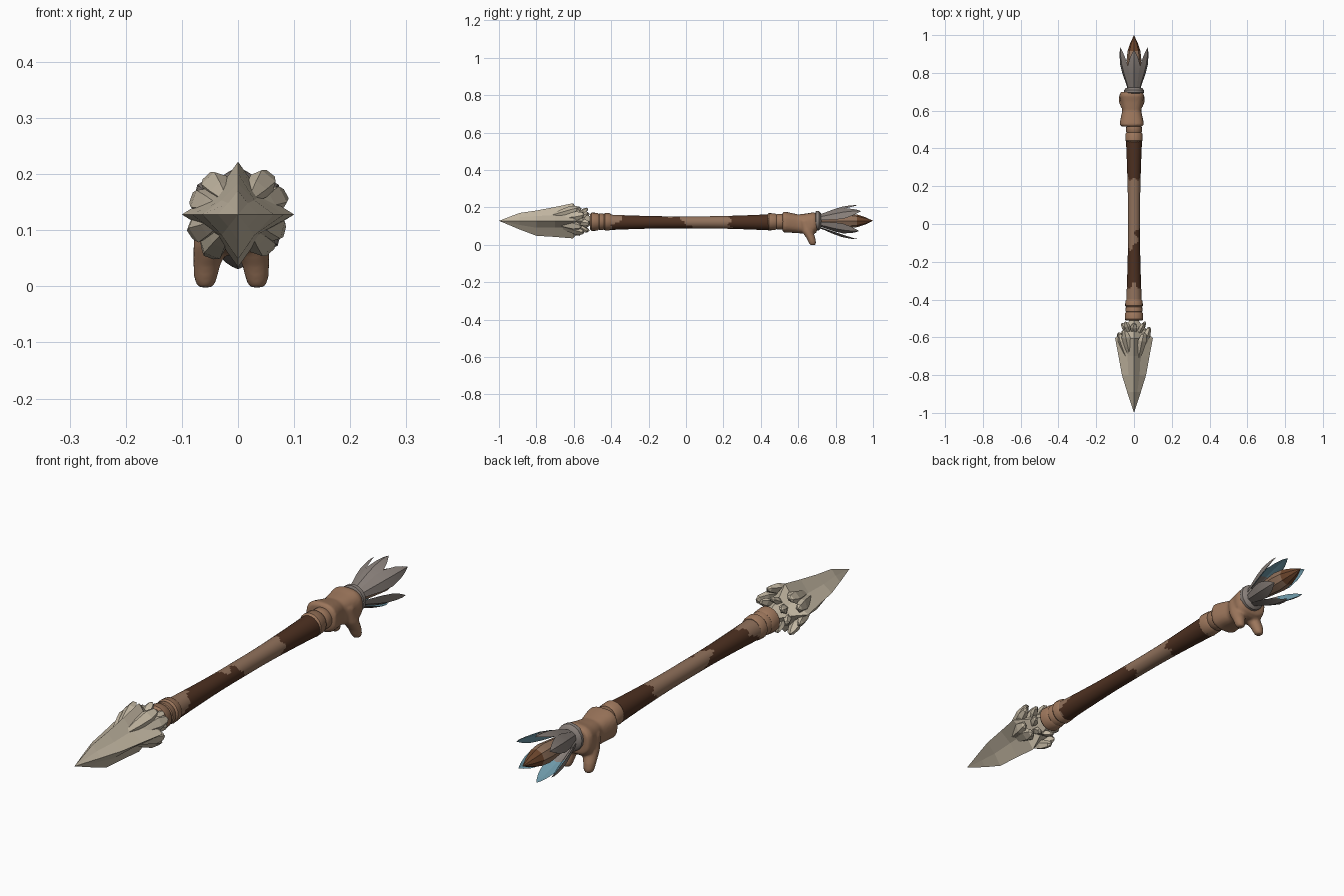
import bpy, bmesh, math, random
from mathutils import Vector, Matrix

random.seed(4)
if "Cube" in bpy.data.objects:
    bpy.data.objects.remove(bpy.data.objects["Cube"])
AXIS_Z = 0.128


def material(name, rgb):
    m = bpy.data.materials.new(name)
    m.use_nodes = True
    m.diffuse_color = (*rgb, 1)
    m.node_tree.nodes["Principled BSDF"].inputs["Base Color"].default_value = (*rgb, 1)
    return m


BONE = material("pale bone", (0.54, 0.47, 0.36))
WOOD = material("light wood", (0.28, 0.165, 0.105))
DARK = material("dark wrap", (0.075, 0.03, 0.015))
TAN = material("tan leather", (0.33, 0.18, 0.105))
GREY = material("grey petal", (0.25, 0.215, 0.195))
BLUE = material("blue petal lining", (0.16, 0.33, 0.41))
RUST = material("rust brown", (0.15, 0.06, 0.025))


def loft(name, rings, mats, rule=None, smooth=None):
    """Skin a list of equal-sized point rings and cap both ends."""
    bm = bmesh.new()
    rows = [[bm.verts.new(p) for p in ring] for ring in rings]
    n = len(rows[0])
    for a, b in zip(rows, rows[1:]):
        for i in range(n):
            j = (i + 1) % n
            bm.faces.new((a[i], a[j], b[j], b[i]))
    bm.faces.new(rows[0])
    bm.faces.new(rows[-1])
    bmesh.ops.remove_doubles(bm, verts=bm.verts, dist=0.0002)
    bmesh.ops.recalc_face_normals(bm, faces=bm.faces)
    if rule:
        for f in bm.faces:
            f.material_index = rule(f.calc_center_median(), f.normal)
    me = bpy.data.meshes.new(name)
    bm.to_mesh(me)
    bm.free()
    ob = bpy.data.objects.new(name, me)
    bpy.context.collection.objects.link(ob)
    for m in mats:
        me.materials.append(m)
    if smooth:
        shade(ob, smooth)
    return ob


def shade(ob, angle):
    bpy.ops.object.select_all(action="DESELECT")
    ob.select_set(True)
    bpy.context.view_layer.objects.active = ob
    bpy.ops.object.shade_smooth_by_angle(angle=math.radians(angle))


def oval(y, rx, rz, n, x=0, z=AXIS_Z, power=1):
    """Ring around the long axis; power below 1 squares it off."""
    pts = []
    for i in range(n):
        c, s = math.cos(math.tau * i / n), math.sin(math.tau * i / n)
        pts.append((x + rx * math.copysign(abs(c) ** power, c), y,
                    z + rz * math.copysign(abs(s) ** power, s)))
    return pts


def lathe(name, profile, n, mats, rule=None, smooth=None, z=AXIS_Z):
    return loft(name, [oval(y, r, r, n, z=z) for y, r in profile], mats, rule, smooth)


# Shaft: finely ringed so the ragged dark wraps can be cut by rule
SHAFT_Z = 0.12


def shaft_radius(y):
    return 0.032 + 0.011 * max(0, (abs(y) - 0.08) / 0.37) ** 1.6


def shaft_colour(c, normal):
    up, side = normal.z, normal.x
    rag = 0.012 * math.sin(5 * math.atan2(up, side)) + random.uniform(-0.004, 0.004)
    front = -0.37 + 0.05 * up + rag < c.y < -0.05 - 0.07 * up + 0.04 * side + rag
    back = 0.235 + rag < c.y < 0.44
    patch = (c.y + 0.05) ** 2 + (c.x - 0.022) ** 2 < 0.0004 and up > 0
    return 1 if front or back or patch else 0


steps = 110
lathe("shaft", [(y, shaft_radius(y)) for y in
                (-0.42 + 0.87 * i / steps for i in range(steps + 1))],
      24, [WOOD, DARK], shaft_colour, 40, SHAFT_Z)

# Leather bindings at both ends of the shaft
for label, y0, y1, r in (("front_binding_outer", -0.512, -0.465, 0.049),
                         ("front_binding_middle", -0.47, -0.435, 0.045),
                         ("front_binding_inner", -0.44, -0.4, 0.047),
                         ("back_binding_inner", 0.435, 0.485, 0.046),
                         ("back_binding_outer", 0.48, 0.53, 0.042)):
    e = 0.008
    lathe(label, [(y0, r * 0.86), (y0 + e, r), (y1 - e, r * 0.97), (y1, r * 0.85)],
          20, [TAN], smooth=40, z=0.123)


# Knuckle: waisted block with two stubby feet fused by a remesh
KX = -0.012
knuckle = loft("knuckle", [oval(y, rx, rz, 24, KX, z, 0.75) for y, rx, rz, z in (
    (0.515, 0.05, 0.045, 0.122), (0.525, 0.065, 0.057, 0.121), (0.55, 0.061, 0.054, 0.119),
    (0.6, 0.05, 0.05, 0.112), (0.65, 0.06, 0.056, 0.112), (0.68, 0.066, 0.06, 0.114),
    (0.7, 0.058, 0.05, 0.118))], [TAN])
feet = []
for side in (-1, 1):
    feet.append(loft("foot", [oval_pts for oval_pts in (
        [(KX + side * dx + r * math.cos(a), y + r * math.sin(a), z)
         for a in (math.tau * i / 14 for i in range(14))]
        for z, dx, y, r in ((0.13, 0.025, 0.635, 0.036), (0.07, 0.037, 0.65, 0.031),
                            (0.035, 0.044, 0.668, 0.024), (0.01, 0.046, 0.676, 0.02),
                            (-0.002, 0.046, 0.677, 0.013)))], [TAN]))
bpy.ops.object.select_all(action="DESELECT")
for ob in feet + [knuckle]:
    ob.select_set(True)
bpy.context.view_layer.objects.active = knuckle
bpy.ops.object.join()
mod = knuckle.modifiers.new("fuse", "REMESH")
mod.mode, mod.voxel_size, mod.use_smooth_shade = "VOXEL", 0.006, True
mod = knuckle.modifiers.new("soften", "SMOOTH")
mod.factor, mod.iterations = 0.5, 3

# Grey collar holding the petals
lathe("petal_collar", [(0.69, 0.04), (0.695, 0.052), (0.71, 0.052), (0.72, 0.043), (0.725, 0.02)],
      16, [GREY], smooth=40)

# Bud with a rust tip
lathe("bud", [(0.7, 0.02), (0.78, 0.03), (0.87, 0.039), (0.915, 0.034), (0.96, 0.019), (1.0, 0)],
      8, [WOOD, RUST], lambda c, n: int(c.y > 0.915), 20)


# Petals: ridged outside, hollow blue lining inside
def petal(name, degrees, length, reach):
    turn = Matrix.Rotation(-math.radians(degrees), 3, "Y")
    centre = Vector((0, 0, AXIS_Z))
    rings = []
    for t, r, w in ((0, 0.34, 0.013), (0.2, 0.47, 0.021), (0.42, 0.63, 0.031), (0.62, 0.77, 0.033),
                    (0.8, 0.89, 0.023), (0.92, 0.97, 0.011), (1, 1, 0.0005)):
        y, r, k = 0.7 + length * t, r * reach, w / 0.033
        section = [(0, -w), (0.014 * k, 0), (0, w), (0, w * 0.75), (0.006 * k, 0), (0, -w * 0.75)]
        rings.append([turn @ Vector((r - 0.006 + v, y, u)) + centre for v, u in section])
    out = turn @ Vector((1, 0, 0))

    def lining(c, n):
        return int(n.dot(out) < -0.25 and c.y > 0.77 and abs(n.y) < 0.95)
    return loft(name, rings, [GREY, BLUE], lining, 25)


for label, degrees, length, reach in (
        ("top_petal", 90, 0.22, 0.088), ("bottom_petal", 270, 0.215, 0.102),
        ("upper_left_petal", 36, 0.235, 0.094), ("upper_right_petal", 144, 0.235, 0.094),
        ("lower_left_petal", -38, 0.225, 0.094), ("lower_right_petal", 218, 0.225, 0.094)):
    petal(label, degrees, length, reach)

# Spearhead: four-ridged blade with slightly hollow flats
blade = []
for y, w, top, low, hollow in ((-1, 0, 0, 0, 0.5), (-0.89, 0.036, 0.042, 0.046, 0.48),
                               (-0.8, 0.064, 0.055, 0.08, 0.46), (-0.7, 0.082, 0.074, 0.086, 0.42),
                               (-0.605, 0.1, 0.094, 0.094, 0.4), (-0.565, 0.06, 0.05, 0.055, 0.5),
                               (-0.5, 0.018, 0.018, 0.018, 0.6)):
    ring = []
    for x, z in ((w, 0), (w, top), (0, top), (-w, top), (-w, 0), (-w, -low), (0, -low), (w, -low)):
        k = hollow if x and z else 1
        ring.append((x * k, y, AXIS_Z + z * k))
    blade.append(ring)
loft("blade", blade, [BONE])


# Blunt crystal shards splayed around the blade's root
def shard(name, degrees, start, end, size):
    a = math.radians(degrees)
    out = Vector((math.cos(a), 0, math.sin(a)))
    tangent = Vector((-math.sin(a), 0, math.cos(a)))
    p0 = out * start[0] + Vector((0, start[1], AXIS_Z))
    p1 = out * end[0] + Vector((0, end[1], AXIS_Z))
    across = (p1 - p0).normalized().cross(tangent)
    spin = random.uniform(0, 1)
    rings = []
    for t, r in ((0, 0.15), (0.45, 0.75), (0.75, 1), (0.95, 0.6), (1, 0.12)):
        rings.append([p0.lerp(p1, t) + size * r * (
            tangent * math.cos(spin + math.tau * i / 5) + across * 0.7 * math.sin(spin + math.tau * i / 5))
            for i in range(5)])
    loft(name, rings, [BONE])


for i, degrees in enumerate((52, 128, 22, 160, 232, 310, 200, 338)):
    shard("root_shard_%d" % (i + 1), degrees, (0.03, -0.74 + 0.02 * (i % 3)),
          (0.088 - 0.005 * (i % 2), -0.575 + 0.015 * (i % 3)), 0.027)
for i in range(7):
    shard("root_tooth_%d" % (i + 1), 90 + i * 360 / 7, (0.012, -0.61),
          (0.066 - 0.006 * (i % 2), -0.525 + 0.008 * (i % 2)), 0.02)
